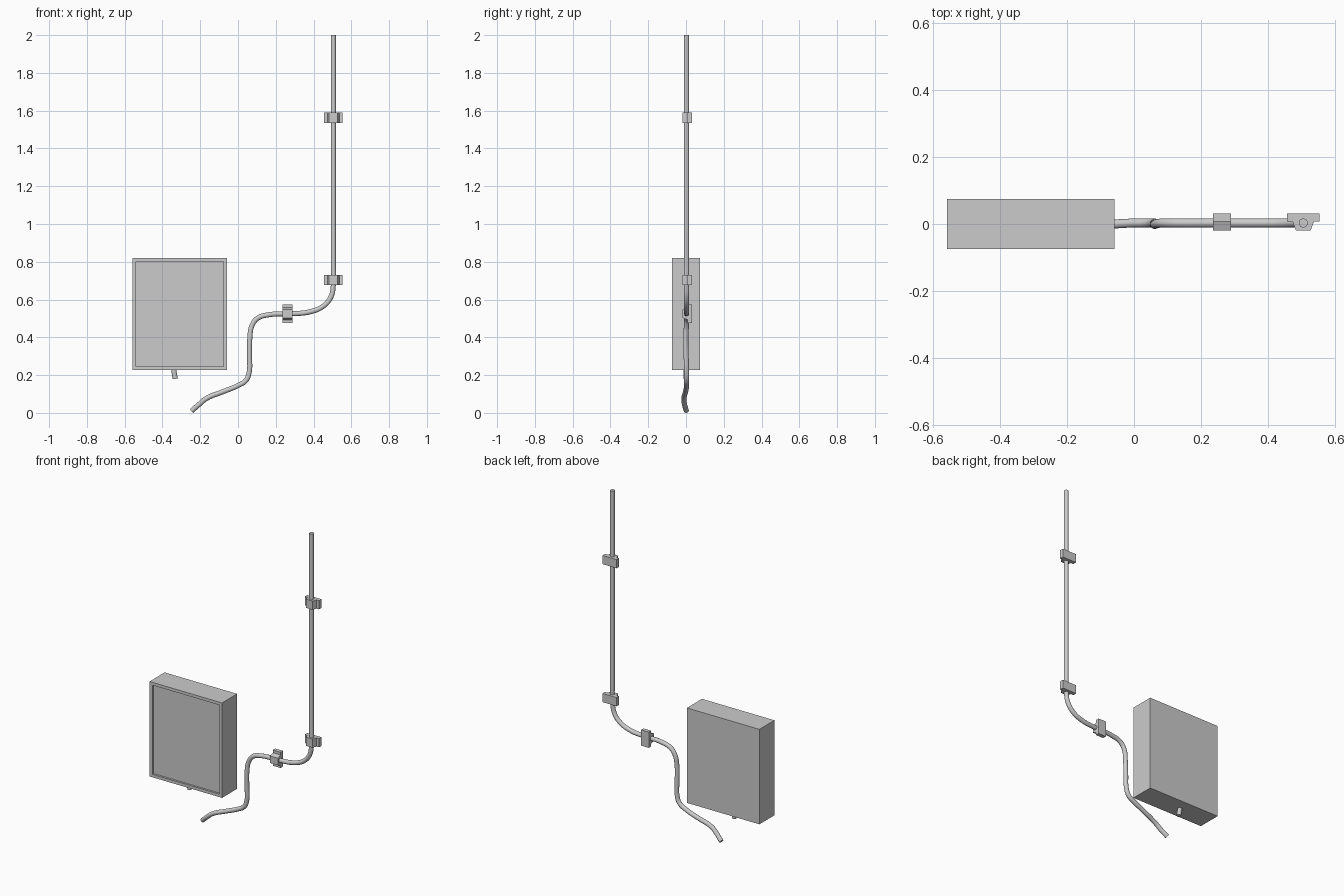
import bpy, bmesh
from mathutils import Matrix, Vector
from math import radians

if "Cube" in bpy.data.objects:
    bpy.data.objects.remove(bpy.data.objects["Cube"])

R = 0.0135


def finish(name, bm):
    me = bpy.data.meshes.new(name)
    bmesh.ops.recalc_face_normals(bm, faces=bm.faces)
    bm.to_mesh(me)
    bm.free()
    ob = bpy.data.objects.new(name, me)
    bpy.context.collection.objects.link(ob)
    return ob


def pipe(name, pts):
    cu = bpy.data.curves.new(name, 'CURVE')
    cu.dimensions = '3D'
    cu.bevel_depth = R
    cu.bevel_resolution = 6
    cu.resolution_u = 8
    cu.use_fill_caps = True
    sp = cu.splines.new('BEZIER')
    sp.bezier_points.add(len(pts) - 1)
    for bp, p in zip(sp.bezier_points, pts):
        bp.co = p
        bp.handle_left_type = bp.handle_right_type = 'AUTO'
    ob = bpy.data.objects.new(name, cu)
    bpy.context.collection.objects.link(ob)
    bpy.ops.object.select_all(action='DESELECT')
    ob.select_set(True)
    bpy.context.view_layer.objects.active = ob
    bpy.ops.object.convert(target='MESH')
    bpy.ops.object.shade_smooth_by_angle(angle=radians(40))


def clip(name, loc, horizontal=False):
    # wall clip: flat base with a tapered hump over the pipe, extruded along the pipe
    half = [(0.049, 0.031), (0.049, 0.007), (0.032, 0.007), (0.022, -0.019)]
    prof = half + [(-x, y) for x, y in reversed(half)]
    bm = bmesh.new()
    f = bm.faces.new([bm.verts.new((x, y, -0.027)) for x, y in prof])
    ext = bmesh.ops.extrude_face_region(bm, geom=[f])
    bmesh.ops.translate(bm, vec=(0, 0, 0.054),
                        verts=[v for v in ext['geom'] if isinstance(v, bmesh.types.BMVert)])
    rot = Matrix.Rotation(radians(90 if horizontal else 0), 4, 'Y')
    bm.transform(Matrix.Translation(Vector(loc)) @ rot)
    finish(name, bm)


# Equipment box with recessed front door
bm = bmesh.new()
bmesh.ops.create_cube(bm, size=1)
bmesh.ops.scale(bm, vec=(0.50, 0.148, 0.592), verts=bm.verts)
bmesh.ops.translate(bm, vec=(-0.308, 0, 0.524), verts=bm.verts)
front = min(bm.faces, key=lambda f: f.calc_center_median().y)
bmesh.ops.inset_individual(bm, faces=[front], thickness=0.026)
ext = bmesh.ops.extrude_discrete_faces(bm, faces=[front])
bmesh.ops.translate(bm, vec=(0, 0.012, 0), verts=ext['faces'][0].verts)
finish("equipment_box", bm)

# Cable stub leaving the underside of the box
pipe("box_cable_stub", [(-0.343, 0, 0.25), (-0.338, 0, 0.215), (-0.332, 0, 0.18)])

# Main conduit from the loose lower end up to the top
pipe("conduit", [
    (-0.245, 0.002, 0.0105), (-0.205, -0.008, 0.046), (-0.168, -0.011, 0.076),
    (-0.08, -0.002, 0.112), (0.0, 0.003, 0.145), (0.042, 0.003, 0.172),
    (0.059, 0.003, 0.215), (0.061, 0.001, 0.30), (0.063, -0.001, 0.40),
    (0.073, 0.002, 0.46), (0.102, 0.003, 0.50), (0.16, 0.003, 0.519),
    (0.29, 0.003, 0.525), (0.38, 0.003, 0.535), (0.45, 0.003, 0.564),
    (0.491, 0.003, 0.612), (0.505, 0.003, 0.68), (0.505, 0.003, 0.78),
    (0.505, 0.003, 1.5), (0.505, 0.003, 2.0)])

# Wall clips
clip("upper_clip", (0.505, 0, 1.563))
clip("lower_clip", (0.505, 0, 0.703))
clip("side_clip", (0.262, 0, 0.525), True)
